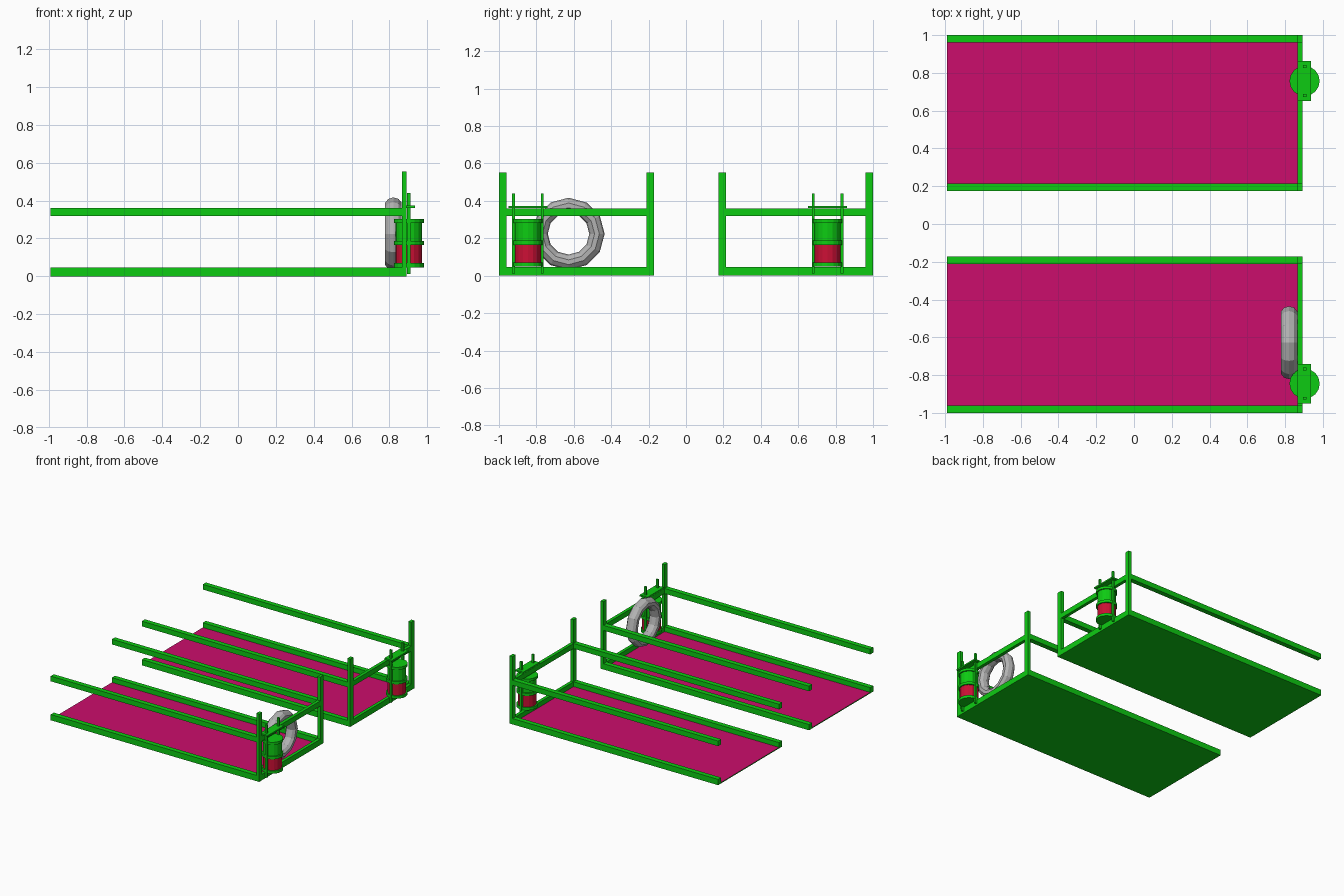
import bpy, bmesh, math

cube = bpy.data.objects.get("Cube")
if cube:
    bpy.data.objects.remove(cube, do_unlink=True)


def material(name, rgb):
    m = bpy.data.materials.new(name)
    m.use_nodes = True
    color = (*rgb, 1)
    m.diffuse_color = color
    m.node_tree.nodes["Principled BSDF"].inputs["Base Color"].default_value = color
    return m


GREEN = material("bright green", (0.004, 0.6, 0.006))
PINK = material("magenta floor", (0.6, 0.004, 0.15))
RED = material("drum red", (0.6, 0.005, 0.035))
GREY = material("tyre grey", (0.45, 0.45, 0.45))


def finish(name, bm, mats):
    bmesh.ops.recalc_face_normals(bm, faces=bm.faces)
    mesh = bpy.data.meshes.new(name)
    bm.to_mesh(mesh)
    bm.free()
    for m in mats:
        mesh.materials.append(m)
    ob = bpy.data.objects.new(name, mesh)
    bpy.context.collection.objects.link(ob)
    return ob


def box(name, xs, ys, zs, mats=(GREEN,)):
    bm = bmesh.new()
    bmesh.ops.create_cube(bm, size=1)
    for v in bm.verts:
        v.co = [r[0] if c < 0 else r[1] for c, r in zip(v.co, (xs, ys, zs))]
    return finish(name, bm, mats)


def spin_profile(bm, rings, sides):
    """Join circles given as (radius, height) and cap both ends."""
    loops = [[bm.verts.new((r * math.cos(2 * math.pi * i / sides),
                            r * math.sin(2 * math.pi * i / sides), z))
              for i in range(sides)] for r, z in rings]
    for a, b in zip(loops, loops[1:]):
        for i in range(sides):
            j = (i + 1) % sides
            bm.faces.new((a[i], a[j], b[j], b[i]))
    bm.faces.new(loops[0])
    bm.faces.new(loops[-1])


X0, X1, X2 = -0.99, 0.865, 0.891
BAR = 0.04
LOW, HIGH = (0, 0.047), (0.318, 0.36)


def frame(side, y0, y1):
    # Floor panel, coloured only on its top face
    floor = box(side + "_floor", (X0, X1), (y0 + 0.01, y1 - 0.01), (0, 0.008), (GREEN, PINK))
    for p in floor.data.polygons:
        p.material_index = int(p.normal.z > 0.5)
    # Long rails and corner posts
    for edge, ys in (("near", (y0, y0 + BAR)), ("far", (y1 - BAR, y1))):
        box(f"{side}_{edge}_lower_rail", (X0, X1), ys, LOW)
        box(f"{side}_{edge}_upper_rail", (X0, X1), ys, HIGH)
        box(f"{side}_{edge}_post", (X1, X2), ys, (0, 0.553))
    # End bars
    for level, zs in (("lower", LOW), ("upper", HIGH)):
        box(f"{side}_{level}_end_bar", (X1, X2), (y0 + BAR, y1 - BAR), zs)


def drum(side, y):
    # Drum with three raised hoops and a red lower band
    x, body, hoop = 0.903, 0.07, 0.08
    rings = [(hoop, 0.048), (hoop, 0.07), (body, 0.07), (body, 0.165),
             (hoop, 0.165), (hoop, 0.187), (body, 0.187), (body, 0.283),
             (hoop, 0.283), (hoop, 0.304)]
    bm = bmesh.new()
    spin_profile(bm, rings, 16)
    for f in bm.faces:
        wall = all(math.hypot(v.co.x, v.co.y) < 0.075 for v in f.verts)
        f.material_index = int(wall and f.calc_center_median().z < 0.165)
    finish(side + "_drum", bm, (GREEN, RED)).location = (x, y, 0)
    # Hanger plate and its two rods
    box(side + "_hanger_plate", (X1, 0.936), (y - 0.105, y + 0.105), (0.361, 0.373))
    for name, s in (("near", -1), ("far", 1)):
        c = y + s * 0.077
        box(f"{side}_{name}_rod", (x - 0.009, x + 0.009), (c - 0.007, c + 0.007), (0.012, 0.44))


frame("front", -1.0, -0.172)
frame("back", 0.174, 1.0)
drum("front", -0.845)
drum("back", 0.757)

# Spare tyre standing inside the front frame
bpy.ops.mesh.primitive_torus_add(
    major_segments=12, minor_segments=10, major_radius=0.152, minor_radius=0.041,
    location=(0.821, -0.628, 0.224), rotation=(0, math.pi / 2, 0))
tyre = bpy.context.object
tyre.name = "spare_tyre"
tyre.scale.z = 1.12
tyre.data.materials.append(GREY)
